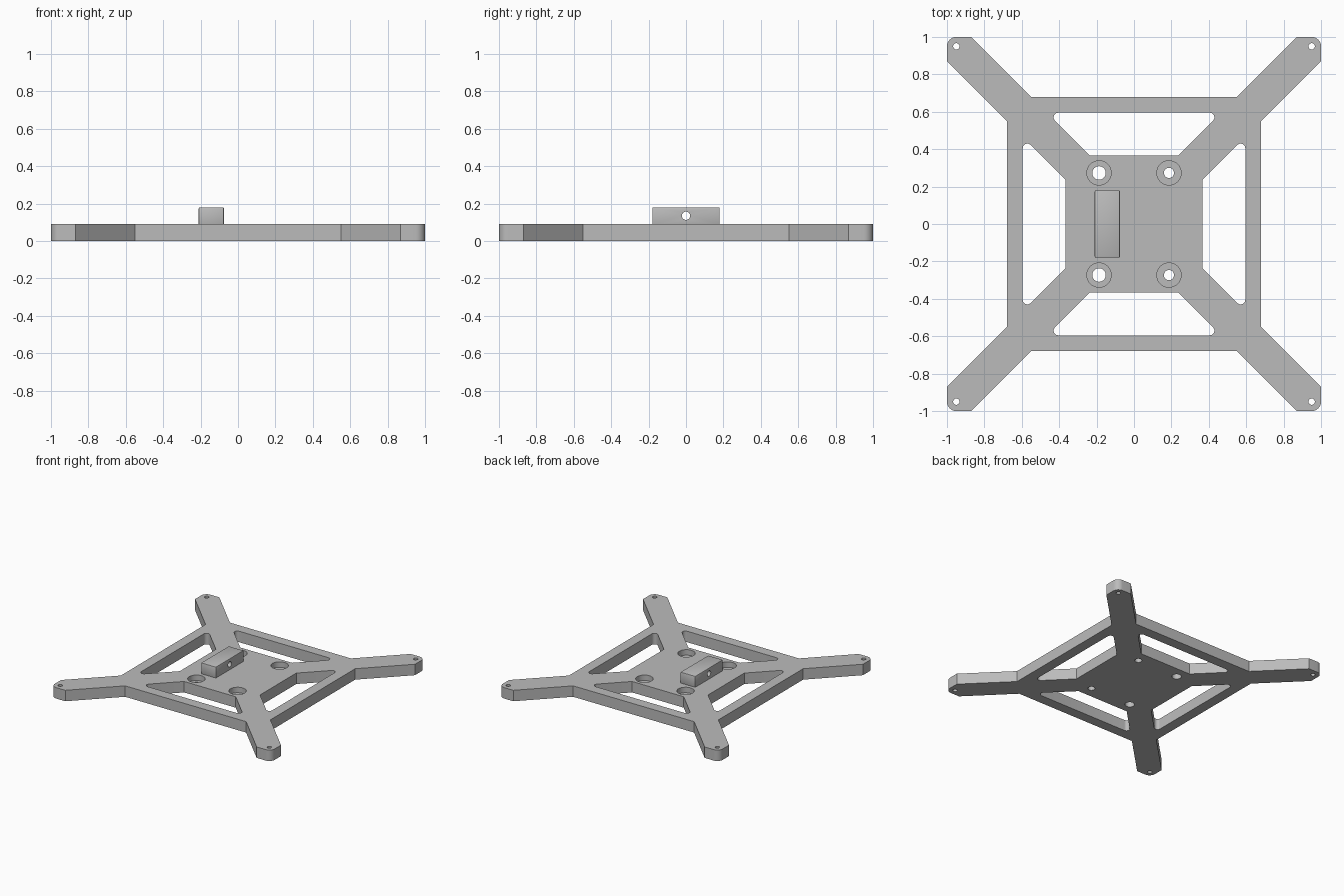
import bpy, bmesh, math
from mathutils import Vector, Matrix

if "Cube" in bpy.data.objects:
    bpy.data.objects.remove(bpy.data.objects["Cube"])

THICK = 0.09

grey = bpy.data.materials.new("plain grey")
grey.use_nodes = True
colour = (0.5, 0.5, 0.5, 1)
grey.diffuse_color = colour
grey.node_tree.nodes["Principled BSDF"].inputs["Base Color"].default_value = colour


def rounded(corners, steps=8):
    """Outline from (x, y, radius) corners, with an arc at each nonzero radius."""
    out = []
    for i, (x, y, r) in enumerate(corners):
        p = Vector((x, y))
        if r == 0:
            out.append(p)
            continue
        a = (Vector(corners[i - 1][:2]) - p).normalized()
        b = (Vector(corners[(i + 1) % len(corners)][:2]) - p).normalized()
        half = a.angle(b) / 2
        centre = p + (a + b).normalized() * r / math.sin(half)
        start = p + a * r / math.tan(half) - centre
        end = p + b * r / math.tan(half) - centre
        sweep = start.angle_signed(end)
        for k in range(steps + 1):
            out.append(centre + Matrix.Rotation(-sweep * k / steps, 2) @ start)
    return out


def circle(x, y, r, n=40):
    return [Vector((x + r * math.cos(math.tau * k / n),
                    y + r * math.sin(math.tau * k / n))) for k in range(n)]


def turned(points, quarter):
    return [Matrix.Rotation(quarter * math.pi / 2, 2) @ p for p in points]


def prism(name, points, z0, z1):
    bm = bmesh.new()
    face = bm.faces.new([bm.verts.new((p.x, p.y, z0)) for p in points])
    top = bmesh.ops.extrude_face_region(bm, geom=[face])["geom"]
    bmesh.ops.translate(bm, vec=(0, 0, z1 - z0),
                        verts=[v for v in top if isinstance(v, bmesh.types.BMVert)])
    bmesh.ops.recalc_face_normals(bm, faces=bm.faces)
    mesh = bpy.data.meshes.new(name)
    bm.to_mesh(mesh)
    bm.free()
    mesh.materials.append(grey)
    obj = bpy.data.objects.new(name, mesh)
    bpy.context.collection.objects.link(obj)
    return obj


def apply_modifiers(obj):
    bpy.context.view_layer.update()
    graph = bpy.context.evaluated_depsgraph_get()
    mesh = bpy.data.meshes.new_from_object(obj.evaluated_get(graph))
    obj.modifiers.clear()
    obj.data = mesh


def cut(obj, cutters):
    for c in cutters:
        mod = obj.modifiers.new("cut", 'BOOLEAN')
        mod.operation, mod.solver, mod.object = 'DIFFERENCE', 'EXACT', c
    apply_modifiers(obj)
    for c in cutters:
        bpy.data.objects.remove(c)


def smooth(obj):
    bpy.ops.object.select_all(action='DESELECT')
    obj.select_set(True)
    bpy.context.view_layer.objects.active = obj
    bpy.ops.object.shade_smooth_by_angle(angle=math.radians(30))


# Frame plate: one arm outline repeated around the centre
arm = rounded([(0.68, 0.55, 0), (1, 0.87, 0), (1, 1, 0.05), (0.87, 1, 0), (0.55, 0.68, 0)])
outline = [p for q in range(4) for p in turned(arm, q)]
plate = prism("frame_plate", outline, 0, THICK)

# Four trapezoid windows and the arm tip holes
window = rounded([(-0.465, 0.595, 0.025), (-0.235, 0.365, 0),
                  (0.235, 0.365, 0), (0.465, 0.595, 0.025)])
cutters = []
for q in range(4):
    cutters.append(prism("window_cutter", turned(window, q), -0.1, 0.2))
    cutters.append(prism("tip_cutter", turned(circle(0.95, 0.95, 0.017), q), -0.1, 0.2))

# Counterbored mounting holes, larger on the -x side
for x, r in ((-0.187, 0.036), (0.187, 0.027)):
    for y in (-0.273, 0.273):
        cutters.append(prism("hole_cutter", circle(x, y, r), -0.1, 0.2))
        cutters.append(prism("bore_cutter", circle(x, y, 0.065), 0.045, 0.2))
cut(plate, cutters)
smooth(plate)

# Raised block with softened edges and a cross hole
x0, x1, half = -0.21, -0.075, 0.18
block = prism("raised_block", rounded([(x0, -half, 0), (x1, -half, 0),
                                       (x1, half, 0), (x0, half, 0)]), 0.08, 0.18)
bevel = block.modifiers.new("soft edges", 'BEVEL')
bevel.width, bevel.segments = 0.006, 2
apply_modifiers(block)
pin = prism("pin_cutter", circle(0, 0, 0.022), -0.4, 0.2)
pin.matrix_world = Matrix.Translation((0, 0, 0.135)) @ Matrix.Rotation(math.pi / 2, 4, 'Y')
cut(block, [pin])
smooth(block)
